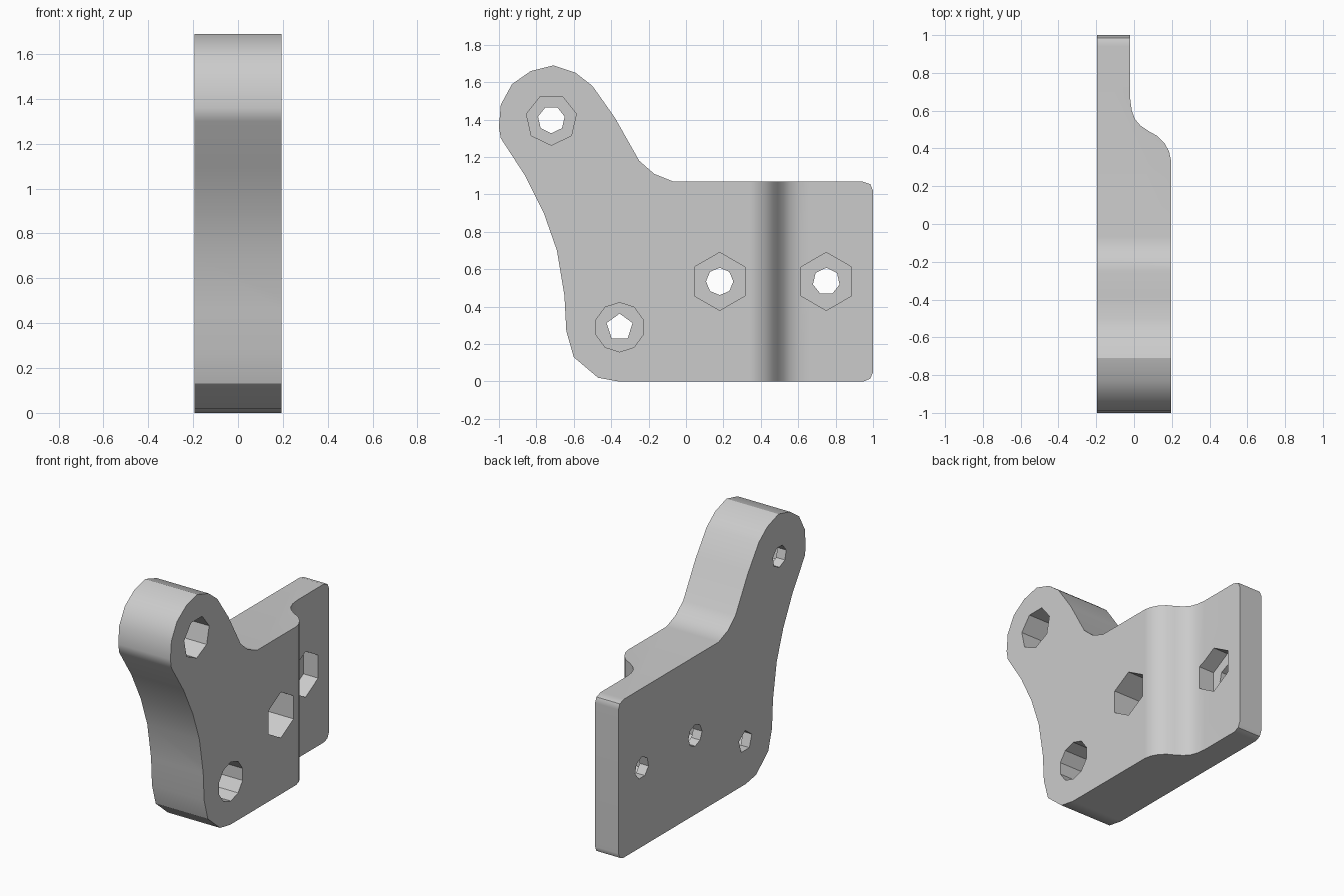
import bpy
import bmesh
import math
from mathutils import Vector

cube = bpy.data.objects.get("Cube")
if cube:
    bpy.data.objects.remove(cube, do_unlink=True)

grey = bpy.data.materials.new("light_grey")
grey.use_nodes = True
colour = (0.6, 0.6, 0.6, 1)
grey.diffuse_color = colour
grey.node_tree.nodes["Principled BSDF"].inputs["Base Color"].default_value = colour


def prism(name, points, offset):
    """Extrude a closed outline along the offset vector."""
    bm = bmesh.new()
    face = bm.faces.new([bm.verts.new(p) for p in points])
    top = bmesh.ops.extrude_face_region(bm, geom=[face])["geom"]
    bmesh.ops.translate(bm, vec=Vector(offset),
                        verts=[v for v in top if isinstance(v, bmesh.types.BMVert)])
    bmesh.ops.recalc_face_normals(bm, faces=bm.faces)
    mesh = bpy.data.meshes.new(name)
    bm.to_mesh(mesh)
    bm.free()
    mesh.materials.append(grey)
    obj = bpy.data.objects.new(name, mesh)
    bpy.context.collection.objects.link(obj)
    return obj


def bore(name, y, z, radius, sides, start, end, turn):
    """Polygonal cutter running along x."""
    angles = [turn + 2 * math.pi * i / sides for i in range(sides)]
    ring = [(start, y + radius * math.cos(a), z + radius * math.sin(a)) for a in angles]
    return prism(name, ring, (end - start, 0, 0))


def apply_boolean(target, tool, operation):
    mod = target.modifiers.new(operation.lower(), 'BOOLEAN')
    mod.operation = operation
    mod.solver = 'EXACT'
    mod.object = tool
    bpy.context.view_layer.objects.active = target
    bpy.ops.object.modifier_apply(modifier=mod.name)
    bpy.data.objects.remove(tool, do_unlink=True)


# Side outline of the bracket with its raised arm (y, z)
side = [(0.95, 0), (0.985, 0.015), (1, 0.05), (1, 1.02), (0.985, 1.055), (0.94, 1.07),
        (-0.07, 1.07), (-0.17, 1.11), (-0.25, 1.18), (-0.38, 1.41), (-0.50, 1.58),
        (-0.59, 1.65), (-0.71, 1.69), (-0.83, 1.66), (-0.93, 1.59), (-0.99, 1.48),
        (-1, 1.36), (-0.99, 1.30), (-0.86, 1.10), (-0.76, 0.90), (-0.69, 0.70),
        (-0.65, 0.46), (-0.64, 0.27), (-0.60, 0.13), (-0.47, 0.02), (-0.36, 0)]
bracket = prism("bracket", [(-0.195, y, z) for y, z in side], (0.39, 0, 0))

# Plan outline with the curved step down to the thin plate (x, y)
plan = [(-0.195, -1.1), (0.195, -1.1), (0.195, 0.34), (0.185, 0.385), (0.16, 0.43),
        (0.125, 0.465), (0.08, 0.49), (0.035, 0.52), (0.005, 0.555), (-0.012, 0.60),
        (-0.02, 0.66), (-0.02, 1.1), (-0.195, 1.1)]
# Widen the flat sides so only the step trims the bracket
step = prism("step_cutter", [(x - 0.1 if x < -0.1 else x, y, -0.1) for x, y in plan],
             (0, 0, 2))
apply_boolean(bracket, step, 'INTERSECT')

# Bolt holes with round or hexagonal recesses: y, z, recess radius, sides, hole sides
holes = [(-0.72, 1.40, 0.137, 7, 7), (-0.355, 0.29, 0.132, 10, 5),
         (0.18, 0.535, 0.155, 6, 8), (0.75, 0.535, 0.155, 6, 7)]
floor_x = -0.13
for y, z, radius, sides, hole_sides in holes:
    turn = math.pi / 2 if sides != 7 else -math.pi / 2
    apply_boolean(bracket, bore("recess_cutter", y, z, radius, sides, floor_x, 0.3, turn),
                  'DIFFERENCE')
    apply_boolean(bracket, bore("hole_cutter", y, z, 0.073, hole_sides, -0.3, 0.3, turn),
                  'DIFFERENCE')

# Smooth the curved walls while keeping the edges and broad faces crisp
bpy.ops.object.select_all(action='DESELECT')
bracket.select_set(True)
bpy.context.view_layer.objects.active = bracket
bpy.ops.object.shade_smooth_by_angle(angle=math.radians(32))
normals = bracket.modifiers.new("crisp_flats", 'WEIGHTED_NORMAL')
normals.keep_sharp = True
